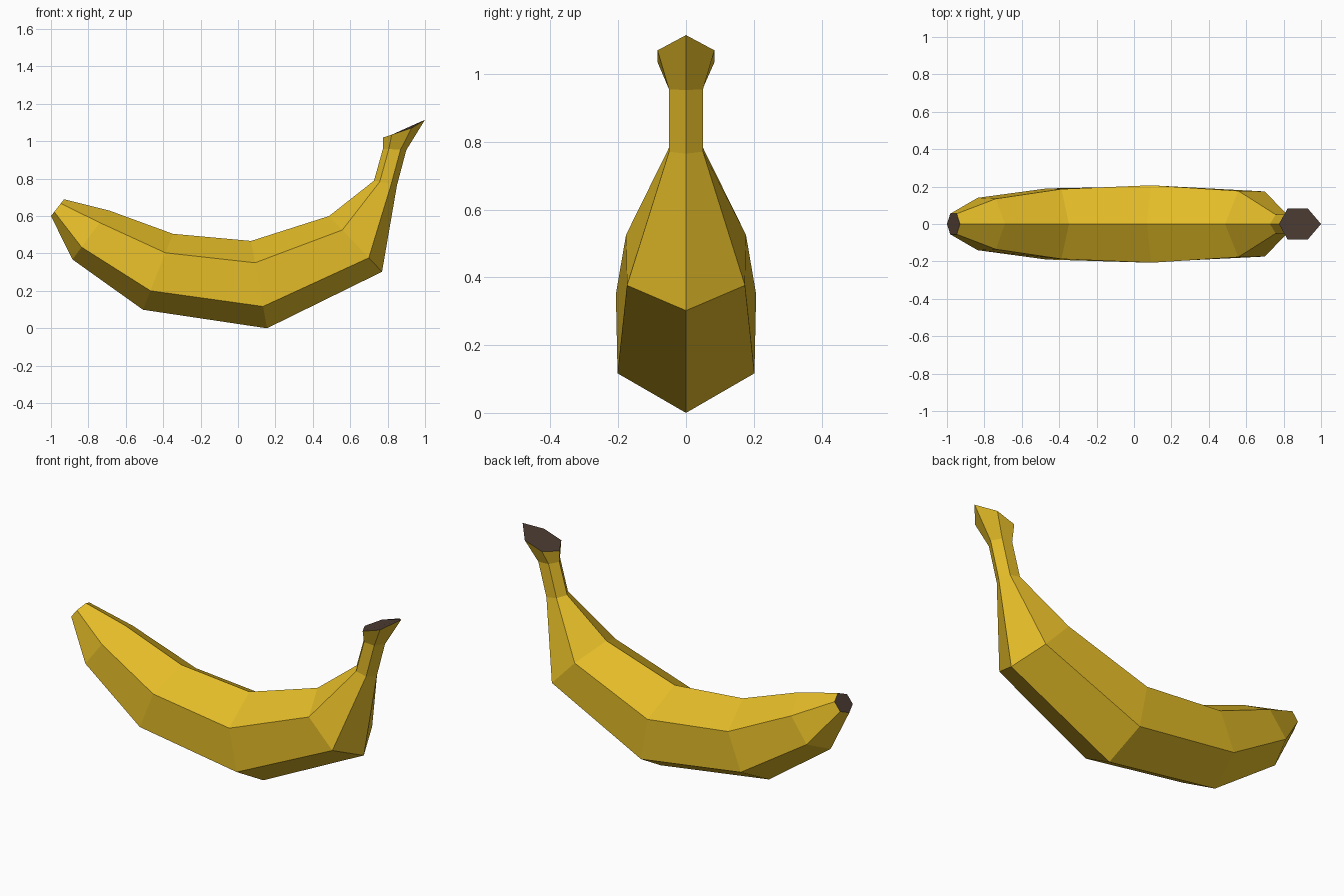
import bpy, bmesh
from mathutils import Vector

if "Cube" in bpy.data.objects:
    bpy.data.objects.remove(bpy.data.objects["Cube"])


def material(name, rgb):
    m = bpy.data.materials.new(name)
    m.diffuse_color = (*rgb, 1)
    m.use_nodes = True
    m.node_tree.nodes["Principled BSDF"].inputs["Base Color"].default_value = m.diffuse_color
    return m


# Hexagonal rings from blossom tip to stem:
# inner ridge (x, z), outer ridge (x, z), half widths of upper and lower side edges
rings = [
    ((-0.93, 0.69), (-1.00, 0.60), 0.055, 0.055),
    ((-0.69, 0.63), (-0.885, 0.368), 0.135, 0.14),
    ((-0.348, 0.505), (-0.508, 0.099), 0.187, 0.19),
    ((0.07, 0.467), (0.155, 0.0), 0.207, 0.202),
    ((0.487, 0.60), (0.77, 0.302), 0.177, 0.174),
    ((0.727, 0.789), (0.85, 0.765), 0.05, 0.05),
    ((0.775, 0.96), (0.90, 0.953), 0.05, 0.05),
    ((0.775, 1.02), (1.00, 1.115), 0.084, 0.084),
]

bm = bmesh.new()
loops = []
for i, (top, bottom, w_up, w_low) in enumerate(rings):
    a, b = Vector((top[0], 0, top[1])), Vector((bottom[0], 0, bottom[1]))
    up, low = a.lerp(b, 0.25), a.lerp(b, 0.75)
    if i == len(rings) - 1:  # the cut stem end is slightly bent
        up, low = Vector((0.822, 0, 1.035)), Vector((0.928, 0, 1.07))
    wu, wl = Vector((0, w_up, 0)), Vector((0, w_low, 0))
    loops.append([bm.verts.new(p) for p in (a, up + wu, low + wl, b, low - wl, up - wu)])

# Peel between neighbouring rings
for r, s in zip(loops, loops[1:]):
    for k in range(6):
        n = (k + 1) % 6
        bm.faces.new((r[k], r[n], s[n], s[k]))

# Brown tip and cut stem end
for ring in (loops[0], loops[-1]):
    bm.faces.new(ring).material_index = 1

bmesh.ops.recalc_face_normals(bm, faces=bm.faces)
mesh = bpy.data.meshes.new("banana")
bm.to_mesh(mesh)
bm.free()
mesh.materials.append(material("banana yellow", (0.775, 0.503, 0.021)))
mesh.materials.append(material("dark brown", (0.072, 0.045, 0.032)))
bpy.context.collection.objects.link(bpy.data.objects.new("banana", mesh))
